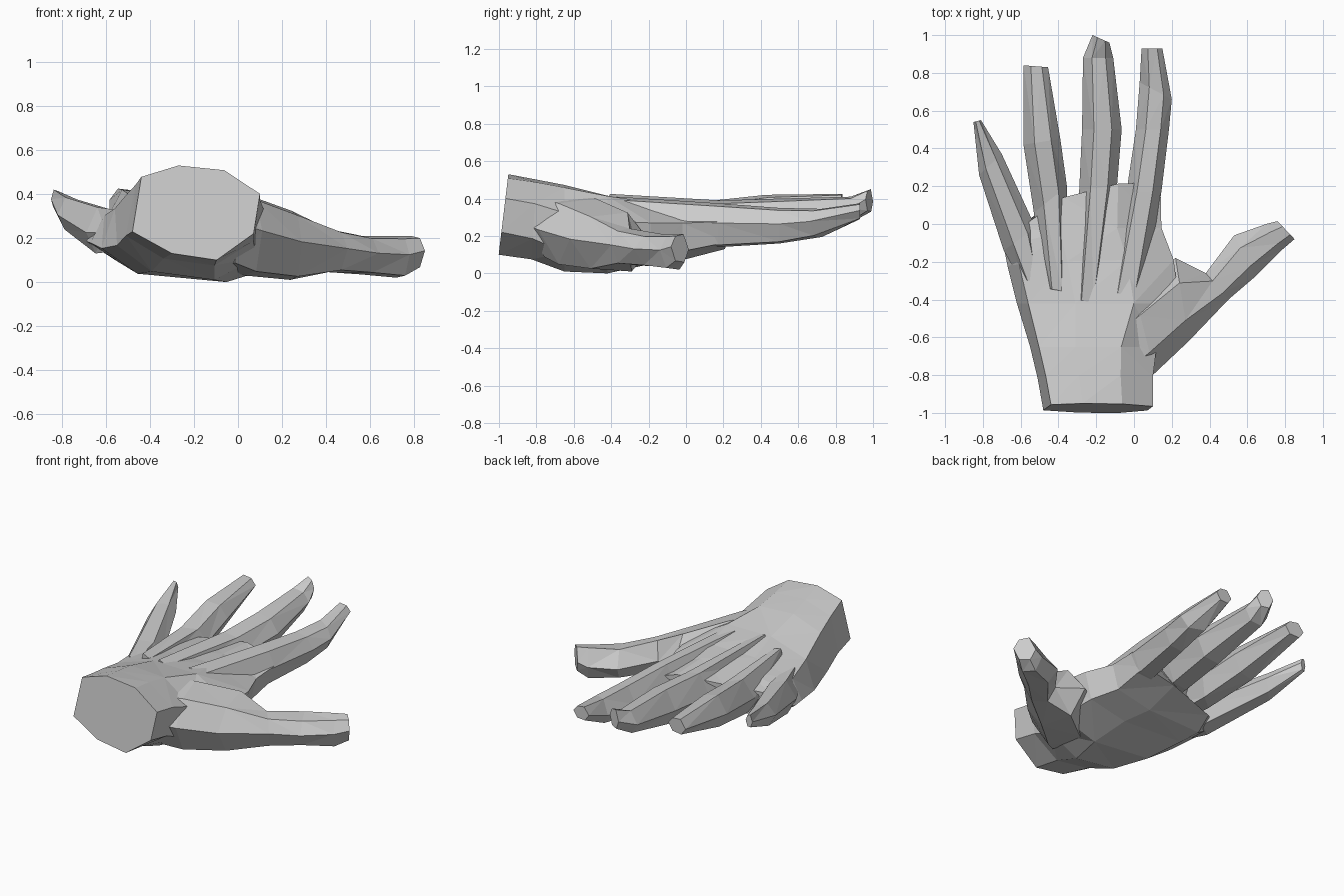
import bpy, bmesh
from mathutils import Vector


def loft(name, rings):
    """Skin a list of equal-length point rings and cap both ends."""
    bm = bmesh.new()
    loops = [[bm.verts.new(p) for p in ring] for ring in rings]
    n = len(loops[0])
    for a, b in zip(loops, loops[1:]):
        for i in range(n):
            j = (i + 1) % n
            bm.faces.new((a[i], a[j], b[j], b[i]))
    bm.faces.new(loops[0])
    bm.faces.new(loops[-1])
    bmesh.ops.recalc_face_normals(bm, faces=bm.faces)
    bmesh.ops.triangulate(bm, faces=[f for f in bm.faces if len(f.verts) == 4])
    mesh = bpy.data.meshes.new(name)
    bm.to_mesh(mesh)
    bm.free()
    obj = bpy.data.objects.new(name, mesh)
    bpy.context.collection.objects.link(obj)
    return obj


# Palm and wrist: octagonal wrist profile blending to a flatter palm profile
WRIST = [(.07, .88), (.36, 1), (.72, .95), (1, .70),
         (.95, .28), (.66, 0), (.31, .07), (0, .30)]
FLAT = [(.07, .88), (.36, 1), (.72, .95), (1, .62),
        (.95, .15), (.66, 0), (.16, .09), (0, .36)]


def palm_ring(y, x0, x1, z0, z1, drop, skew, lean, flat):
    ring = []
    for a, b in zip(WRIST, FLAT):
        u, v = Vector(a).lerp(Vector(b), flat)
        z = z0 + (z1 - z0) * v
        if v > .5:
            z -= drop * (1 - u) ** 2          # little-finger side sits lower
        ring.append((x0 + (x1 - x0) * u,
                     y - skew * (1 - u) ** 3 - lean * (z1 - z), z))
    return ring


# y, left x, right x, bottom z, top z, side drop, knuckle skew, wrist lean, flatness
PALM = [(-.95, -.48, .10, .10, .53, 0, 0, .12, 0),
        (-.80, -.51, .10, .075, .51, .02, 0, .06, .2),
        (-.65, -.55, .12, .01, .485, .03, 0, 0, .5),
        (-.42, -.62, .24, 0, .44, .06, 0, 0, .8),
        (-.19, -.67, .21, .05, .405, .07, .03, 0, 1),
        (-.02, -.69, .145, .07, .39, .08, .10, 0, 1),
        (.22, -.66, .14, .13, .37, .08, .30, 0, 1)]
loft("palm", [palm_ring(*s) for s in PALM])

# Fingers and thumb: hexagonal profile between a left and a right edge point
HEX = [(0, .45), (.3, 1), (.75, .93), (1, .55), (.75, .05), (.25, 0)]


def finger_ring(lx, ly, rx, ry, z0, z1):
    left, right = Vector((lx, ly, 0)), Vector((rx, ry, 0))
    return [left.lerp(right, u) + Vector((0, 0, z0 + (z1 - z0) * v))
            for u, v in HEX]


def finger(name, stations):
    loft(name, [finger_ring(*s) for s in stations])


finger("little_finger", [(-.60, -.30, -.48, -.30, .14, .33),
                         (-.69, -.14, -.52, -.02, .13, .34),
                         (-.82, .26, -.70, .37, .24, .385),
                         (-.85, .54, -.81, .55, .34, .42)])
finger("ring_finger", [(-.47, -.34, -.35, -.36, .15, .40),
                       (-.53, .06, -.355, .20, .16, .385),
                       (-.585, .42, -.39, .45, .22, .42),
                       (-.585, .84, -.455, .83, .33, .425)])
finger("middle_finger", [(-.32, -.40, -.18, -.42, .15, .425),
                         (-.29, .18, -.09, .20, .15, .39),
                         (-.275, .50, -.065, .50, .18, .40),
                         (-.27, .88, -.11, .88, .27, .41),
                         (-.22, 1.0, -.13, .96, .33, .45)])
finger("index_finger", [(-.15, -.38, .06, -.35, .15, .41),
                        (-.04, .17, .145, .17, .14, .375),
                        (.01, .50, .185, .50, .16, .35),
                        (.03, .75, .20, .66, .195, .345),
                        (.04, .93, .15, .93, .29, .375)])
finger("thumb", [(-.12, -.45, .02, -.86, .07, .42),
                 (.00, -.35, .11, -.79, .03, .40),
                 (.22, -.18, .29, -.62, .01, .325),
                 (.38, -.26, .50, -.40, .045, .24),
                 (.53, -.06, .64, -.28, .035, .21),
                 (.70, 0, .78, -.14, .02, .21),
                 (.76, .015, .85, -.08, .06, .21)])
